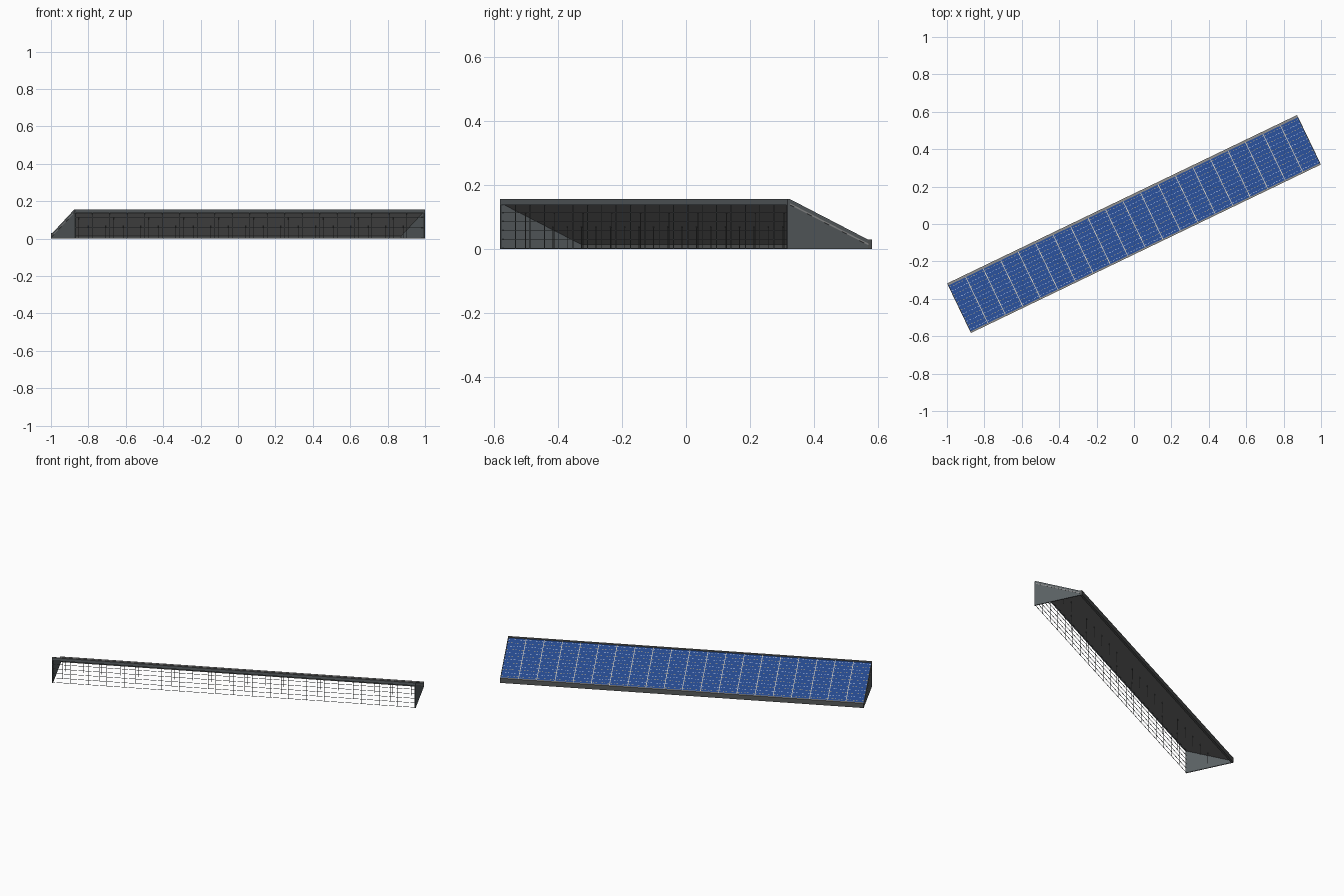
import bpy, bmesh, math
from mathutils import Matrix

cube = bpy.data.objects.get("Cube")
if cube:
    bpy.data.objects.remove(cube)

TURN = Matrix.Rotation(math.radians(25.7), 4, "Z")
L, D = 1.0375, 0.147              # half length, half depth
COLS, ROWS, CELLS = 20, 12, 6
HIGH, LOW = (-0.138, 0.149), (0.134, 0.027)   # slope ends (depth, height)
STEP = 2 * L / COLS


def material(name, color):
    m = bpy.data.materials.new(name)
    m.use_nodes = True
    m.diffuse_color = (*color, 1)
    m.node_tree.nodes["Principled BSDF"].inputs["Base Color"].default_value = (*color, 1)
    return m


slate = material("slate grey", (0.105, 0.12, 0.128))
beam_grey = material("beam grey", (0.1, 0.105, 0.105))
mid_grey = material("mid grey", (0.28, 0.28, 0.28))
blue = material("solar blue", (0.019, 0.067, 0.275))
tan = material("tan line", (0.6, 0.56, 0.48))
gold = material("gold contact", (0.56, 0.43, 0.2))
pale = material("pale contact", (0.6, 0.65, 0.75))


def finish(name, bm, mats):
    mesh = bpy.data.meshes.new(name)
    bm.transform(TURN)
    bm.to_mesh(mesh)
    bm.free()
    for m in mats:
        mesh.materials.append(m)
    obj = bpy.data.objects.new(name, mesh)
    bpy.context.collection.objects.link(obj)


def add_prism(bm, profile, u0, u1):
    """Run a (depth, height) profile along the length."""
    a = [bm.verts.new((u0, v, z)) for v, z in profile]
    b = [bm.verts.new((u1, v, z)) for v, z in profile]
    n = len(profile)
    faces = [bm.faces.new(a), bm.faces.new(b)]
    for i in range(n):
        j = (i + 1) % n
        faces.append(bm.faces.new((a[i], a[j], b[j], b[i])))
    bmesh.ops.recalc_face_normals(bm, faces=faces)


def add_box(bm, u0, u1, v0, v1, z0, z1):
    add_prism(bm, [(v0, z0), (v1, z0), (v1, z1), (v0, z1)], u0, u1)


def slope(t):
    """Point on the sloping surface, t from the high to the low edge."""
    return tuple(h + (l - h) * t for h, l in zip(HIGH, LOW))


def add_mark(bm, u0, u1, t0, t1, index=0):
    """Thin plate just above the sloping surface."""
    (v0, z0), (v1, z1) = slope(t0), slope(t1)
    e = 0.0012
    f = bm.faces.new([bm.verts.new(c) for c in (
        (u0, v0, z0 + e), (u1, v0, z0 + e), (u1, v1, z1 + e), (u0, v1, z1 + e))])
    f.material_index = index


# Sloping panel slab: blue above, grey beneath, slate on the ends
bm = bmesh.new()
add_prism(bm, [HIGH, LOW, (LOW[0], LOW[1] - 0.014), (HIGH[0], HIGH[1] - 0.010)], -L, L)
bm.normal_update()
for f in bm.faces:
    f.material_index = 0 if f.normal.z > 0.5 else 1 if f.normal.z < -0.5 else 2
finish("panel_slab", bm, [blue, mid_grey, slate])

# Column dividers
bm = bmesh.new()
for i in range(1, COLS):
    u = -L + i * STEP
    add_mark(bm, u - 0.002, u + 0.002, 0, 1)
finish("column_dividers", bm, [tan])

# Rows of small cell contacts, pale and gold by turns
bm = bmesh.new()
cell = STEP / CELLS
for r in range(ROWS):
    t = (r + 0.5) / ROWS
    for c in range(COLS * CELLS):
        u = -L + (c + 0.5) * cell
        add_mark(bm, u - 0.0045, u + 0.0045, t - 0.004, t + 0.004, r % 2)
finish("cell_contacts", bm, [pale, gold])

# Edge beams along the high and low sides, lighter on top
for name, v0, v1, z0, z1, side_colour in (
        ("high_edge_beam", -D, HIGH[0], 0.138, 0.156, slate),
        ("low_edge_beam", LOW[0], D, 0, 0.029, beam_grey)):
    bm = bmesh.new()
    add_box(bm, -L, L, v0, v1, z0, z1)
    bm.normal_update()
    for f in bm.faces:
        f.material_index = int(f.normal.z > 0.5)
    finish(name, bm, [side_colour, mid_grey])

# Triangular end walls with a rim closing the slab ends and a light trim line
for side, name in ((1, "left"), (-1, "right")):
    bm = bmesh.new()
    add_prism(bm, [(-D, 0), (LOW[0], 0), (LOW[0], LOW[1] - 0.014),
                   (HIGH[0], HIGH[1] - 0.010), (-D, 0.14)],
              side * (L - 0.006), side * L)
    add_prism(bm, [(HIGH[0], 0.156), (LOW[0], 0.029), LOW, HIGH],
              side * (L - 0.003), side * L)
    finish(name + "_end_wall", bm, [slate])
    bm = bmesh.new()
    add_prism(bm, [(HIGH[0], HIGH[1] - 0.006), (LOW[0], LOW[1] - 0.010),
                   (LOW[0], LOW[1] - 0.015), (HIGH[0], HIGH[1] - 0.011)],
              side * L, side * (L + 0.001))
    finish(name + "_end_trim", bm, [mid_grey])

# Open wire fence below the high edge
bm = bmesh.new()
w, front = 0.001, -D + 0.003
for i in range(1, COLS):
    u = -L + i * STEP
    add_box(bm, u - w, u + w, front, front + 2 * w, 0, 0.14)
for k in range(5):
    z = 0.002 + k * 0.028
    add_box(bm, -L, L, front, front + 2 * w, z - 0.0008, z + 0.0008)
finish("front_wire_fence", bm, [slate])

# Inner support posts reaching up to the slab
bm = bmesh.new()
for i in range(COLS):
    u = -L + (i + 0.5) * STEP
    for t in (0.2, 0.55)[i % 2:]:
        v, z = slope(t)
        add_box(bm, u - w, u + w, v - w, v + w, 0, z - 0.008)
finish("support_posts", bm, [beam_grey])
